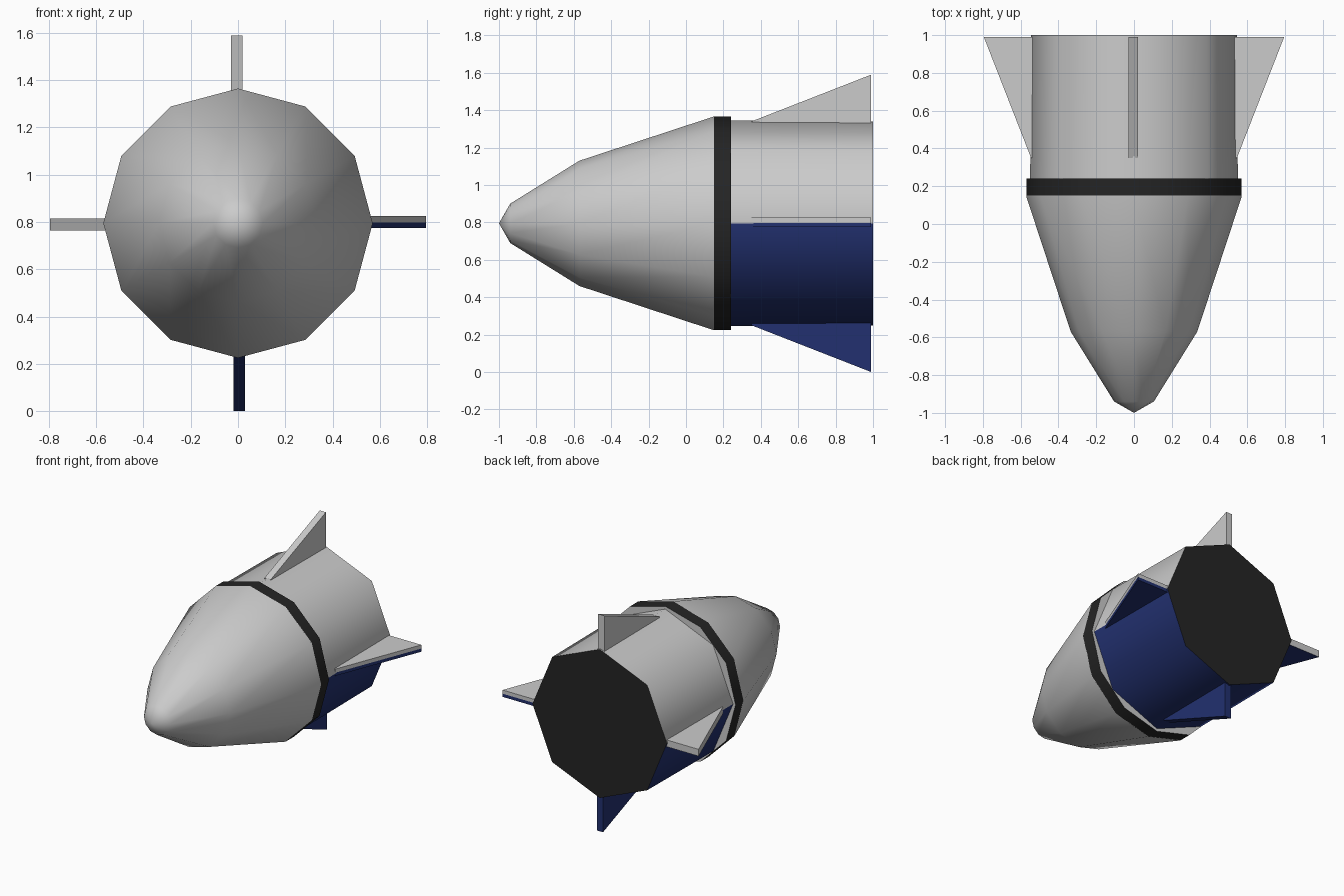
import bpy, bmesh
from math import sin, cos, pi, radians

if "Cube" in bpy.data.objects:
    bpy.data.objects.remove(bpy.data.objects["Cube"])

Z = 0.795  # height of the long axis


def material(name, rgb):
    m = bpy.data.materials.new(name)
    m.diffuse_color = (*rgb, 1)
    m.use_nodes = True
    m.node_tree.nodes["Principled BSDF"].inputs["Base Color"].default_value = m.diffuse_color
    return m


black = material("black", (0.018, 0.018, 0.018))
blue = material("navy_blue", (0.016, 0.03, 0.16))


def finish(name, bm, mats, pick, smooth):
    """Turn a bmesh into an object; pick(face) returns the material index."""
    bmesh.ops.recalc_face_normals(bm, faces=bm.faces[:])
    for f in bm.faces:
        f.material_index = pick(f)
    me = bpy.data.meshes.new(name)
    bm.to_mesh(me)
    bm.free()
    for m in mats:
        me.materials.append(m)
    ob = bpy.data.objects.new(name, me)
    bpy.context.collection.objects.link(ob)
    if smooth:
        bpy.ops.object.select_all(action='DESELECT')
        bpy.context.view_layer.objects.active = ob
        ob.select_set(True)
        bpy.ops.object.shade_smooth_by_angle(angle=radians(60))
    return ob


def lathe(name, profile, sides, mats=(), pick=lambda f: 0, smooth=True):
    """Closed solid of revolution around the y axis from (y, radius) points."""
    bm = bmesh.new()
    rings = []
    for y, r in profile:
        n = sides if r else 1
        rings.append([bm.verts.new((r * cos(2 * pi * i / sides), y,
                                    Z + r * sin(2 * pi * i / sides))) for i in range(n)])
    for a, b in zip(rings, rings[1:]):
        for i in range(sides):
            j = (i + 1) % sides
            if len(a) == 1:
                bm.faces.new((a[0], b[i], b[j]))
            else:
                bm.faces.new((a[i], a[j], b[j], b[i]))
    for ring in (rings[0], rings[-1]):
        if len(ring) > 1:
            bm.faces.new(ring)
    return finish(name, bm, mats, pick, smooth)


# Nose cone, with its grey rear rim
lathe("nose_cone", [(-1, 0), (-0.94, 0.105), (-0.57, 0.335), (0.145, 0.57), (0.15, 0.57)], 12)

# Dark band, grey on its rear face
lathe("band", [(0.145, 0.57), (0.24, 0.57)], 12, [black, None],
      lambda f: 1 if f.normal.y > 0.9 else 0)


# Eight-sided body: grey above, blue below, black rear end
def body_colour(f):
    if f.normal.y > 0.9:
        return 2
    return 1 if f.calc_center_median().z < Z - 0.01 else 0


lathe("body", [(0.2, 0.55), (1.0, 0.545)], 8, [None, blue, black], body_colour)

# Four fins, each turned a quarter turn from the last
outline = [(0.35, 0.5), (0.35, 0.545), (0.99, 0.795), (0.99, 0.5)]
for k, side in enumerate(("right", "top", "left", "bottom")):
    c, s = round(cos(k * pi / 2)), round(sin(k * pi / 2))
    bm = bmesh.new()
    faces = [[bm.verts.new((r * c - t * s, y, Z + r * s + t * c)) for y, r in outline]
             for t in (-0.02, 0.03)]
    for f in faces:
        bm.faces.new(f)
    for i in range(4):
        j = (i + 1) % 4
        bm.faces.new((faces[0][i], faces[0][j], faces[1][j], faces[1][i]))
    if side == "right":  # colour line along the edge
        bmesh.ops.bisect_plane(bm, geom=bm.verts[:] + bm.edges[:] + bm.faces[:],
                               plane_co=(0, 0, Z + 0.003), plane_no=(0, 0, 1))

    def fin_colour(f):
        if side == "left":
            return 1 if f.normal.z < -0.5 else 0
        return 1 if f.calc_center_median().z < Z else 0

    finish(side + "_fin", bm, [None, blue], fin_colour, False)
